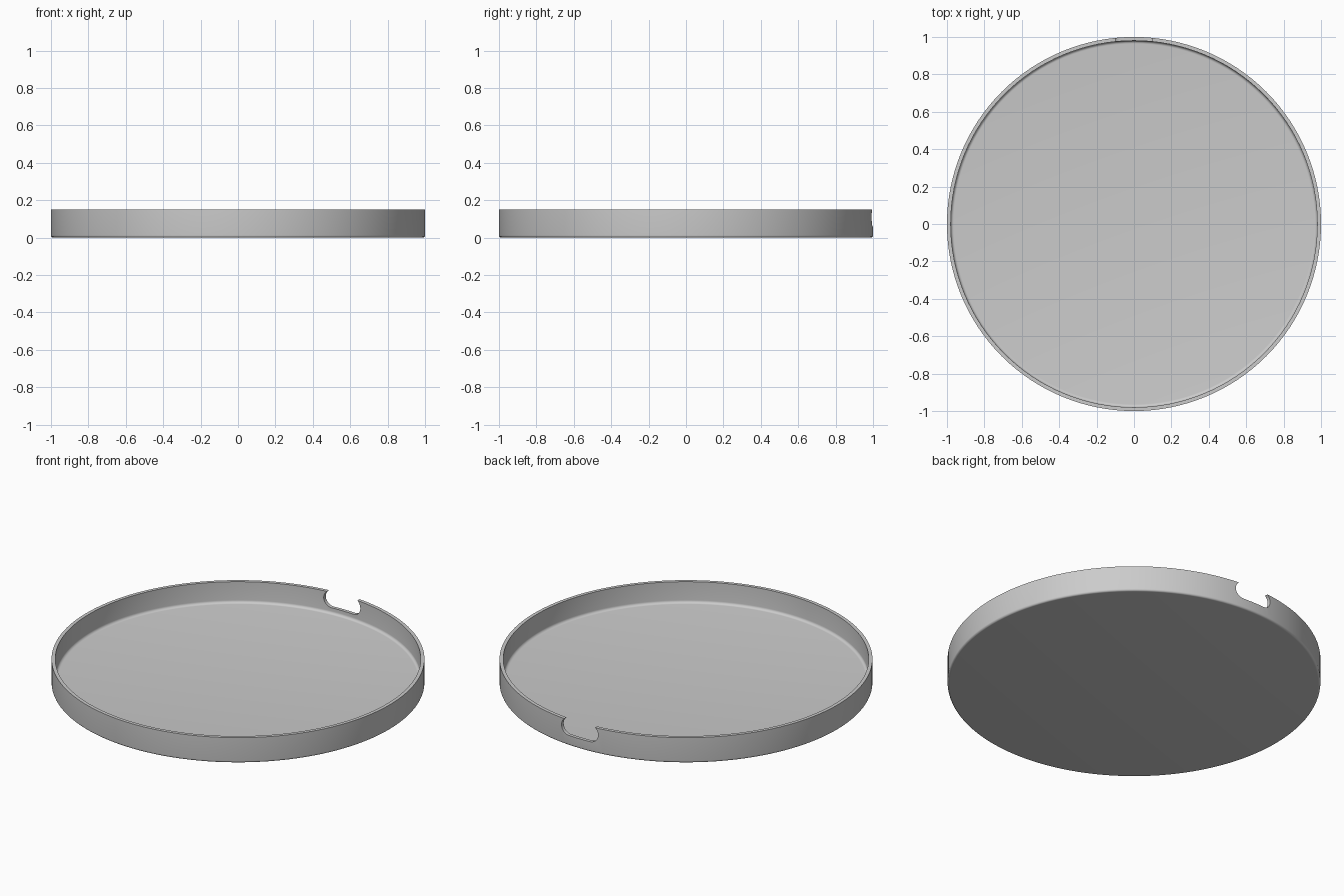
import bpy, bmesh
from math import sin, cos, pi, radians
from mathutils import Vector

cube = bpy.data.objects.get("Cube")
if cube:
    bpy.data.objects.remove(cube, do_unlink=True)

RADIUS, HEIGHT, WALL, FLOOR = 1.0, 0.15, 0.02, 0.025
SEGMENTS = 128

grey = bpy.data.materials.new("light_grey")
grey.use_nodes = True
colour = (0.6, 0.6, 0.6, 1)
grey.diffuse_color = colour
grey.node_tree.nodes["Principled BSDF"].inputs["Base Color"].default_value = colour


def arc(cx, cz, r, start, end, steps=6):
    """Points of an arc in the XZ plane, angles in degrees."""
    angles = [radians(start + (end - start) * i / steps) for i in range(steps + 1)]
    return [(cx + r * cos(a), cz + r * sin(a)) for a in angles]


def add_object(name, bm):
    bmesh.ops.recalc_face_normals(bm, faces=bm.faces)
    mesh = bpy.data.meshes.new(name)
    bm.to_mesh(mesh)
    bm.free()
    mesh.materials.append(grey)
    obj = bpy.data.objects.new(name, mesh)
    bpy.context.collection.objects.link(obj)
    return obj


# Tray: a revolved section with a rounded foot and an inner fillet
foot, fillet = 0.012, 0.016
inner = RADIUS - WALL
section = [(0, 0)]
section += arc(RADIUS - foot, foot, foot, -90, 0)
section += [(RADIUS, HEIGHT), (inner, HEIGHT)]
section += arc(inner - fillet, FLOOR + fillet, fillet, 0, -90)
section += [(0, FLOOR)]

bm = bmesh.new()
verts = [bm.verts.new((x, 0, z)) for x, z in section]
edges = [bm.edges.new(pair) for pair in zip(verts, verts[1:])]
bmesh.ops.spin(bm, geom=verts + edges, cent=(0, 0, 0), axis=(0, 0, 1),
               angle=2 * pi, steps=SEGMENTS)
bmesh.ops.remove_doubles(bm, verts=bm.verts, dist=0.0001)
tray = add_object("round_tray", bm)

# Notch cutter: a round-ended slot through the back wall
slot_r, slot_half, slot_z = 0.05, 0.07, 0.11
outline = arc(slot_half, slot_z, slot_r, -90, 90, 16)
outline += arc(-slot_half, slot_z, slot_r, 90, 270, 16)
bm = bmesh.new()
face = bm.faces.new([bm.verts.new((x, 0.9, z)) for x, z in outline])
sweep = bmesh.ops.extrude_face_region(bm, geom=[face])
bmesh.ops.translate(bm, vec=Vector((0, 0.2, 0)),
                    verts=[v for v in sweep["geom"] if isinstance(v, bmesh.types.BMVert)])
cutter = add_object("notch_cutter", bm)
cutter.hide_render = True

# Cut the notch, then drop the cutter
cut = tray.modifiers.new("rim_notch", "BOOLEAN")
cut.operation = "DIFFERENCE"
cut.solver = "EXACT"
cut.object = cutter
bpy.ops.object.select_all(action="DESELECT")
bpy.context.view_layer.objects.active = tray
tray.select_set(True)
bpy.ops.object.modifier_apply(modifier=cut.name)
bpy.data.objects.remove(cutter, do_unlink=True)

bpy.ops.object.shade_smooth_by_angle(angle=radians(35))
